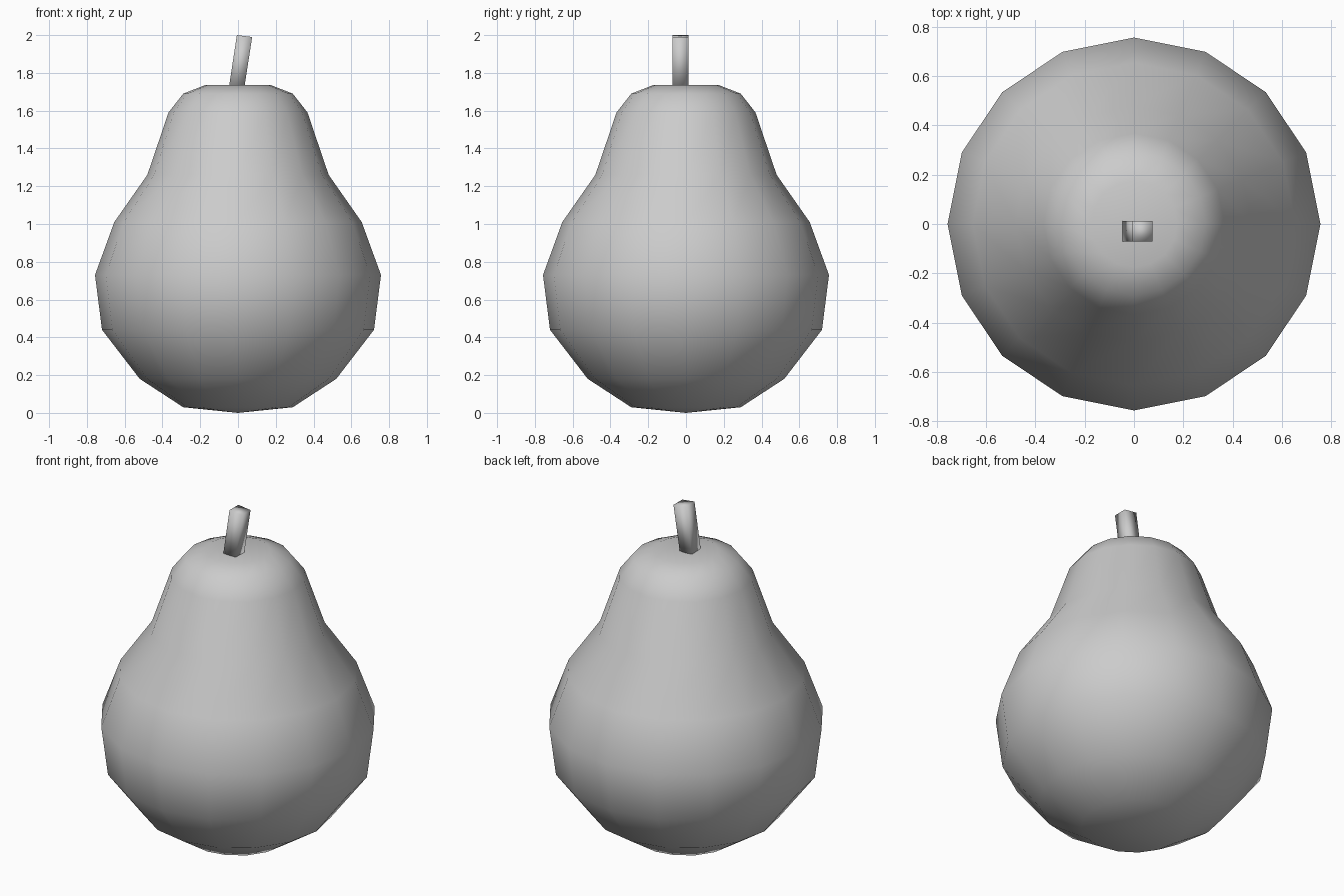
import bpy, bmesh
from math import cos, sin, tau

if "Cube" in bpy.data.objects:
    bpy.data.objects.remove(bpy.data.objects["Cube"])

SIDES = 16


def finish(name, bm):
    bmesh.ops.recalc_face_normals(bm, faces=bm.faces)
    for f in bm.faces:
        f.smooth = True
    mesh = bpy.data.meshes.new(name)
    bm.to_mesh(mesh)
    bm.free()
    obj = bpy.data.objects.new(name, mesh)
    bpy.context.collection.objects.link(obj)
    return obj


def skin(bm, rings):
    for a, b in zip(rings, rings[1:]):
        n = len(a)
        for i in range(n):
            j = (i + 1) % n
            bm.faces.new((a[i], a[j], b[j], b[i]))


# Fruit body: low-poly lathe with a closed pole at each end
profile = [(0.29, 0.03), (0.52, 0.18), (0.72, 0.44), (0.757, 0.73), (0.655, 1.01),
           (0.48, 1.26), (0.368, 1.59), (0.29, 1.69), (0.175, 1.735)]
bm = bmesh.new()
rings = [[bm.verts.new((r * cos(tau * i / SIDES), r * sin(tau * i / SIDES), z))
          for i in range(SIDES)] for r, z in profile]
skin(bm, rings)
for ring, z in ((rings[0], 0.0), (rings[-1], 1.722)):
    pole = bm.verts.new((0, 0, z))
    for i in range(SIDES):
        bm.faces.new((ring[i], ring[(i + 1) % SIDES], pole))
finish("pear_body", bm)

# Stem: square bar leaning to the right, its top cut across the lean
bm = bmesh.new()
sections = [(-0.05, 0.03, 1.71, 1.70), (-0.006, 0.075, 2.0, 1.99)]
rings = [[bm.verts.new(p) for p in ((x0, -0.072, z0), (x1, -0.072, z1),
                                    (x1, 0.012, z1), (x0, 0.012, z0))]
         for x0, x1, z0, z1 in sections]
skin(bm, rings)
for ring in rings:
    bm.faces.new(ring)
finish("stem", bm)
